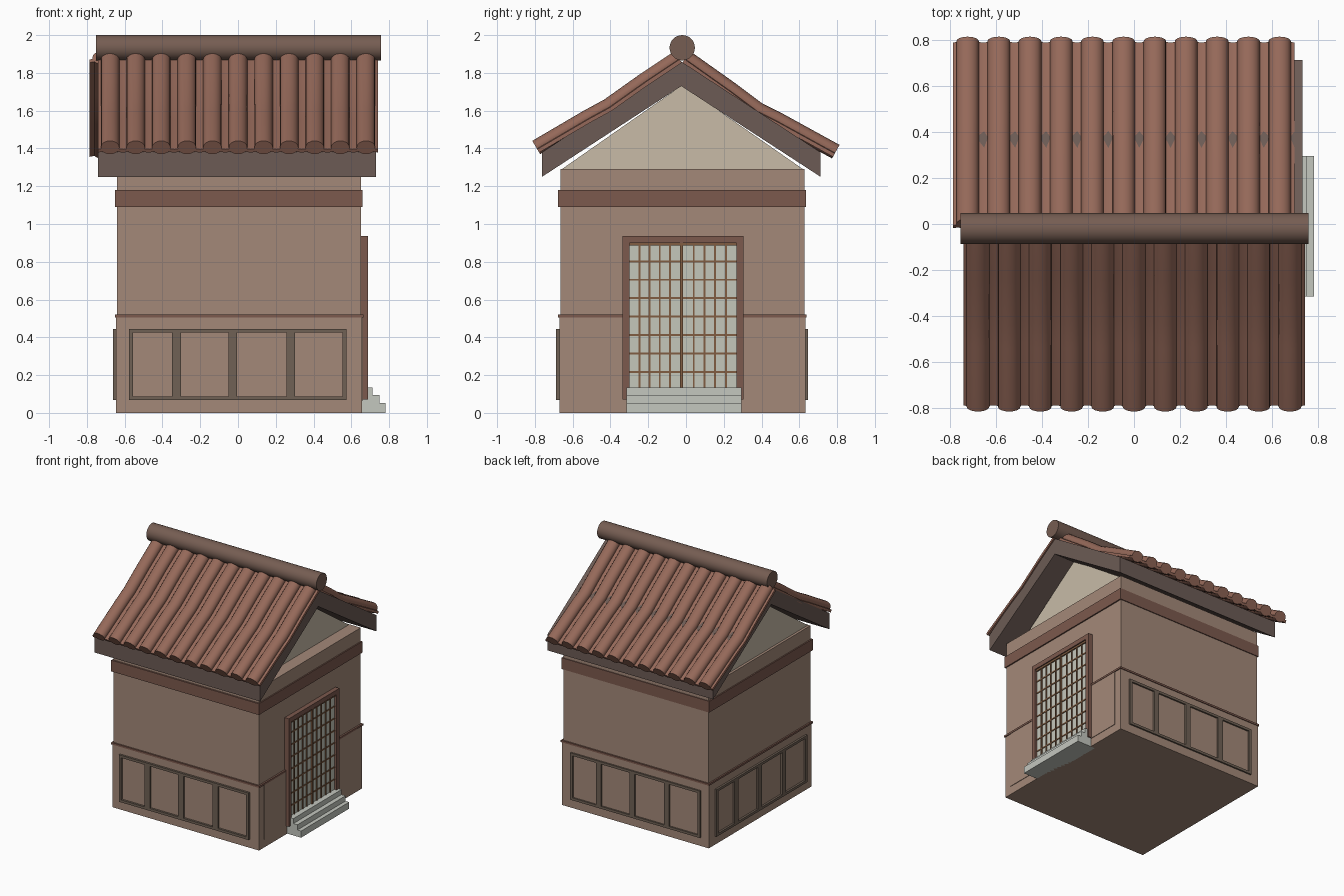
import bpy, bmesh
from math import cos, sin, pi, radians
from mathutils import Vector

if "Cube" in bpy.data.objects:
    bpy.data.objects.remove(bpy.data.objects["Cube"])

CY = -0.02  # building centre in y


def mat(name, *rgb):
    m = bpy.data.materials.new(name)
    m.diffuse_color = (*rgb, 1)
    m.use_nodes = True
    m.node_tree.nodes["Principled BSDF"].inputs["Base Color"].default_value = m.diffuse_color
    return m


PLASTER = mat("plaster", .37, .25, .19)
TILE = mat("clay_tile", .30, .14, .10)
RIDGE = mat("ridge_clay", .18, .11, .085)
DARK = mat("dark_timber", .15, .105, .09)
BEAM = mat("beam_timber", .20, .10, .075)
FRAME = mat("panel_timber", .16, .12, .09)
DOOR = mat("door_timber", .22, .11, .055)
CREAM = mat("cream_plaster", .58, .50, .39)
PAPER = mat("paper", .56, .57, .50)
STONE = mat("stone", .55, .57, .52)


def finish(name, bm, m, smooth=False):
    bmesh.ops.recalc_face_normals(bm, faces=bm.faces)
    me = bpy.data.meshes.new(name)
    bm.to_mesh(me)
    bm.free()
    me.materials.append(m)
    ob = bpy.data.objects.new(name, me)
    bpy.context.collection.objects.link(ob)
    if smooth:
        bpy.ops.object.select_all(action='DESELECT')
        ob.select_set(True)
        bpy.context.view_layer.objects.active = ob
        bpy.ops.object.shade_smooth_by_angle(angle=radians(35))
    return ob


def boxes(name, m, items):
    """One object from boxes given as (x0, x1, y0, y1, z0, z1)."""
    bm = bmesh.new()
    for x0, x1, y0, y1, z0, z1 in items:
        vs = bmesh.ops.create_cube(bm, size=1)["verts"]
        for v in vs:
            v.co = ((x0 + x1) / 2 + v.co.x * (x1 - x0),
                    (y0 + y1) / 2 + v.co.y * (y1 - y0),
                    (z0 + z1) / 2 + v.co.z * (z1 - z0))
    return finish(name, bm, m)


def loft(bm, rings):
    """Closed skin with end caps through equal-length rings of points."""
    rows = [[bm.verts.new(p) for p in r] for r in rings]
    n = len(rows[0])
    for a, b in zip(rows, rows[1:]):
        for i in range(n):
            j = (i + 1) % n
            bm.faces.new((a[i], a[j], b[j], b[i]))
    bm.faces.new(rows[0])
    bm.faces.new(rows[-1])


def prism(name, m, yz, x0, x1, smooth=False):
    bm = bmesh.new()
    loft(bm, [[(x, y, z) for y, z in yz] for x in (x0, x1)])
    return finish(name, bm, m, smooth)


# Walls, wainscot and beam band
boxes("walls", PLASTER, [(-.64, .65, -.665, .627, 0, 1.29)])
boxes("wainscot", PLASTER, [(-.646, .657, -.671, .633, 0, .505)])
boxes("wainscot_rail", BEAM, [(-.652, .664, -.677, .639, .505, .52)])
boxes("beam_band", BEAM, [(-.65, .66, -.678, .634, 1.09, 1.18)])


# Four-panel timber frames on front, back and left
def frame_bars():
    z0, z1 = .068, .445
    for a, b in ((-.577, -.556), (-.349, -.302), (-.05, -.004), (.256, .302), (.552, .575)):
        yield a, b, z0, z1
    for a, b in ((z0, z0 + .02), (z1 - .02, z1)):
        yield -.577, .575, a, b


bars = list(frame_bars())
boxes("front_panel_frame", FRAME, [(a, b, -.687, -.66, c, d) for a, b, c, d in bars])
boxes("back_panel_frame", FRAME, [(-b, -a, .62, .645, c, d) for a, b, c, d in bars])
boxes("left_panel_frame", FRAME, [(-.662, -.635, CY - b, CY - a, c, d) for a, b, c, d in bars])
boxes("door_side_panels", PLASTER, [(.64, .661, -.61, -.33, .065, .505),
                                    (.64, .661, .30, .57, .065, .505)])

# Sliding door: frame, paper and lattice
y0, y1, z0, z1 = -.337, .305, .07, .937
w = .037
boxes("door_frame", BEAM, [(.64, .687, y0, y0 + w, z0, z1), (.64, .687, y1 - w, y1, z0, z1),
                           (.64, .687, y0, y1, z1 - w, z1), (.64, .68, y0, y1, z0, .13)])
boxes("door_paper", PAPER, [(.64, .668, y0 + w, y1 - w, .12, z1 - w)])
lattice = [(.66, .682, -.032, -.016, .12, .9), (.66, .678, -.30, .268, .885, .9)]
for left in (-.30, -.016):
    right = left + .284 - (.016 if left < -.1 else 0)
    step = (right - left) / 5
    for i in range(1, 5):
        y = left + i * step
        lattice.append((.66, .675, y - .005, y + .005, .12, .9))
    for k in range(1, 8):
        z = .12 + k * .0975
        lattice.append((.66, .673, left, right, z - .005, z + .005))
boxes("door_lattice", DOOR, lattice)

# Entrance steps
boxes("steps", STONE, [(.62, x, -.315, .295, 0, z)
                       for x, z in ((.78, .053), (.748, .095), (.712, .135))])

# Gable infill and roof body
prism("gable", CREAM, [(-.665, 1.285), (.627, 1.285), (CY, 1.735)], -.62, .55)
half, drop, ya = .737, .48, -.025
prism("roof_body", DARK, [(ya - half, 1.38), (ya, 1.86), (ya + half, 1.38),
                          (ya + half, 1.25), (ya, 1.73), (ya - half, 1.25)], -.74, .73)


# Tiled slopes: round cover tiles over concave pans
def tile_slope(name, path, cx):
    pts = [Vector((0, y, z)) for y, z in path]
    normals = []
    for i in range(len(pts)):
        t = pts[min(i + 1, len(pts) - 1)] - pts[max(i - 1, 0)]
        n = Vector((0, -t.z, t.y)).normalized()
        normals.append(n if n.z > 0 else -n)
    bm = bmesh.new()

    def sweep(profile):
        loft(bm, [[p + n * h + Vector((x, 0, 0)) for x, h in profile]
                  for p, n in zip(pts, normals)])

    pitch = .1354
    for i in range(-5, 6):
        x = cx + i * pitch
        sweep([(x + .049 * cos(k * pi / 8), .041 * sin(k * pi / 8)) for k in range(16)])
    xs = [-.74 + k * 1.482 / 66 for k in range(67)]
    top = [(cx + x, .003 - .014 * (1 - cos(2 * pi * x / pitch)) / 2) for x in xs]
    sweep(top + [(x, h - .02) for x, h in reversed(top)])
    finish(name, bm, TILE, True)


tile_slope("front_tiles", [(-.793, 1.405), (-.52, 1.565), (-.41, 1.625),
                           (-.22, 1.76), (-.04, 1.88)], 0)
tile_slope("back_tiles", [(.793, 1.383), (.48, 1.555), (.38, 1.605),
                          (.24, 1.71), (.0, 1.88)], -.045)

# Ridge roll
prism("ridge", RIDGE, [(CY + .067 * cos(k * pi / 16), 1.933 + .067 * sin(k * pi / 16))
                       for k in range(32)], -.752, .756, True)
